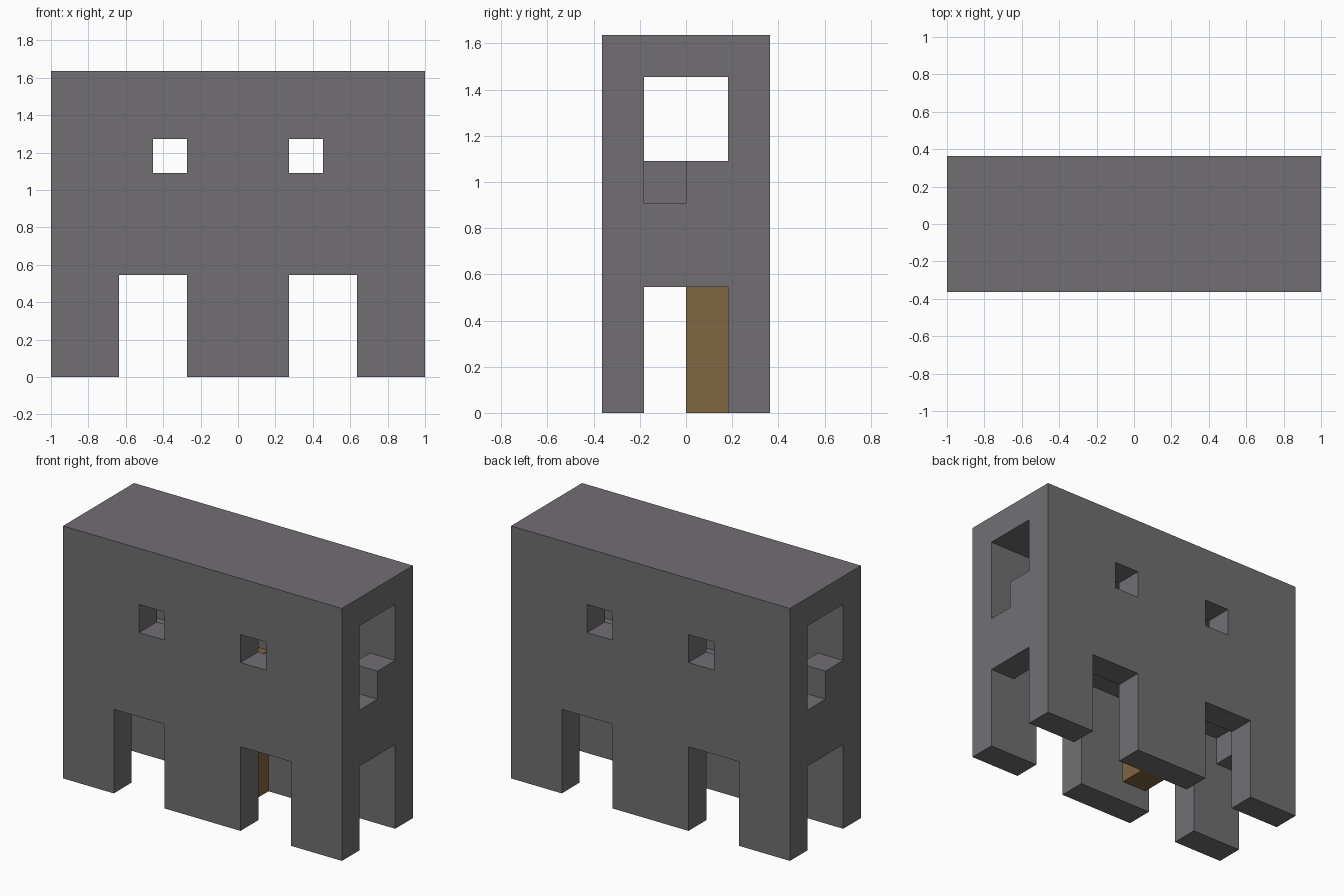
import bpy
import bmesh
from mathutils import Matrix, Vector

cube = bpy.data.objects.get("Cube")
if cube:
    bpy.data.objects.remove(cube, do_unlink=True)

# The building is laid out in whole blocks: 11 wide, 4 deep, 9 high
WIDE, DEEP, HIGH = 11, 4, 9
BLOCK = 2 / WIDE
OUT = 1  # how far cutters reach past the walls
TO_WORLD = Matrix.Scale(BLOCK, 4) @ Matrix.Translation((-WIDE / 2, -DEEP / 2, 0))


def make_material(name, color):
    mat = bpy.data.materials.new(name)
    mat.use_nodes = True
    mat.diffuse_color = color
    mat.node_tree.nodes["Principled BSDF"].inputs["Base Color"].default_value = color
    return mat


def make_box(name, x, y, z):
    """Box spanning the given (low, high) block ranges."""
    low, high = Vector((x[0], y[0], z[0])), Vector((x[1], y[1], z[1]))
    bm = bmesh.new()
    bmesh.ops.create_cube(bm, size=1)
    for v in bm.verts:
        v.co = [low[i] if v.co[i] < 0 else high[i] for i in range(3)]
    mesh = bpy.data.meshes.new(name)
    bm.to_mesh(mesh)
    bm.free()
    obj = bpy.data.objects.new(name, mesh)
    bpy.context.collection.objects.link(obj)
    return obj


def carve(target, cutters):
    """Subtract the cutters, bake the result and discard them."""
    for cutter in cutters:
        cutter.hide_render = True
        mod = target.modifiers.new(cutter.name, "BOOLEAN")
        mod.operation = "DIFFERENCE"
        mod.solver = "EXACT"
        mod.object = cutter
    graph = bpy.context.evaluated_depsgraph_get()
    mesh = bpy.data.meshes.new_from_object(target.evaluated_get(graph))
    target.modifiers.clear()
    target.data = mesh
    for cutter in cutters:
        bpy.data.objects.remove(cutter, do_unlink=True)


stone = make_material("stone grey", (0.165, 0.159, 0.168, 1))
wood = make_material("wood brown", (0.216, 0.133, 0.051, 1))

through_x = (-OUT, WIDE + OUT)
through_y = (-OUT, DEEP + OUT)
room_x, room_y = (1, WIDE - 1), (1, DEEP - 1)

# Two storeys, open underneath, with one-block walls, floor and roof
building = make_box("building_shell", (0, WIDE), (0, DEEP), (0, HIGH))
openings = [
    make_box("lower_room", room_x, room_y, (-OUT, 4)),
    make_box("upper_room", room_x, room_y, (5, 8)),
    make_box("side_doors", through_x, room_y, (-OUT, 3)),
    make_box("side_windows", through_x, room_y, (6, 8)),
    # Half-width steps below the side windows, on opposite corners
    make_box("left_step", (WIDE - 2, WIDE + OUT), (1, 2), (5, 6)),
    make_box("right_step", (-OUT, 2), (2, 3), (5, 6)),
]
# Doors and small windows that run from front to back
for side, door, window in (("right", (2, 4), (3, 4)), ("left", (7, 9), (7, 8))):
    openings.append(make_box(side + "_doors", door, through_y, (-OUT, 3)))
    openings.append(make_box(side + "_windows", window, through_y, (6, 7)))
carve(building, openings)

# Wooden post against the back wall, showing through the upper floor
post = make_box("wooden_post", (5, 6), (2, 3), (0, 5.02))

for part, mat in ((building, stone), (post, wood)):
    part.data.transform(TO_WORLD)
    part.data.materials.clear()
    part.data.materials.append(mat)
    for face in part.data.polygons:
        face.material_index = 0
        face.use_smooth = False
